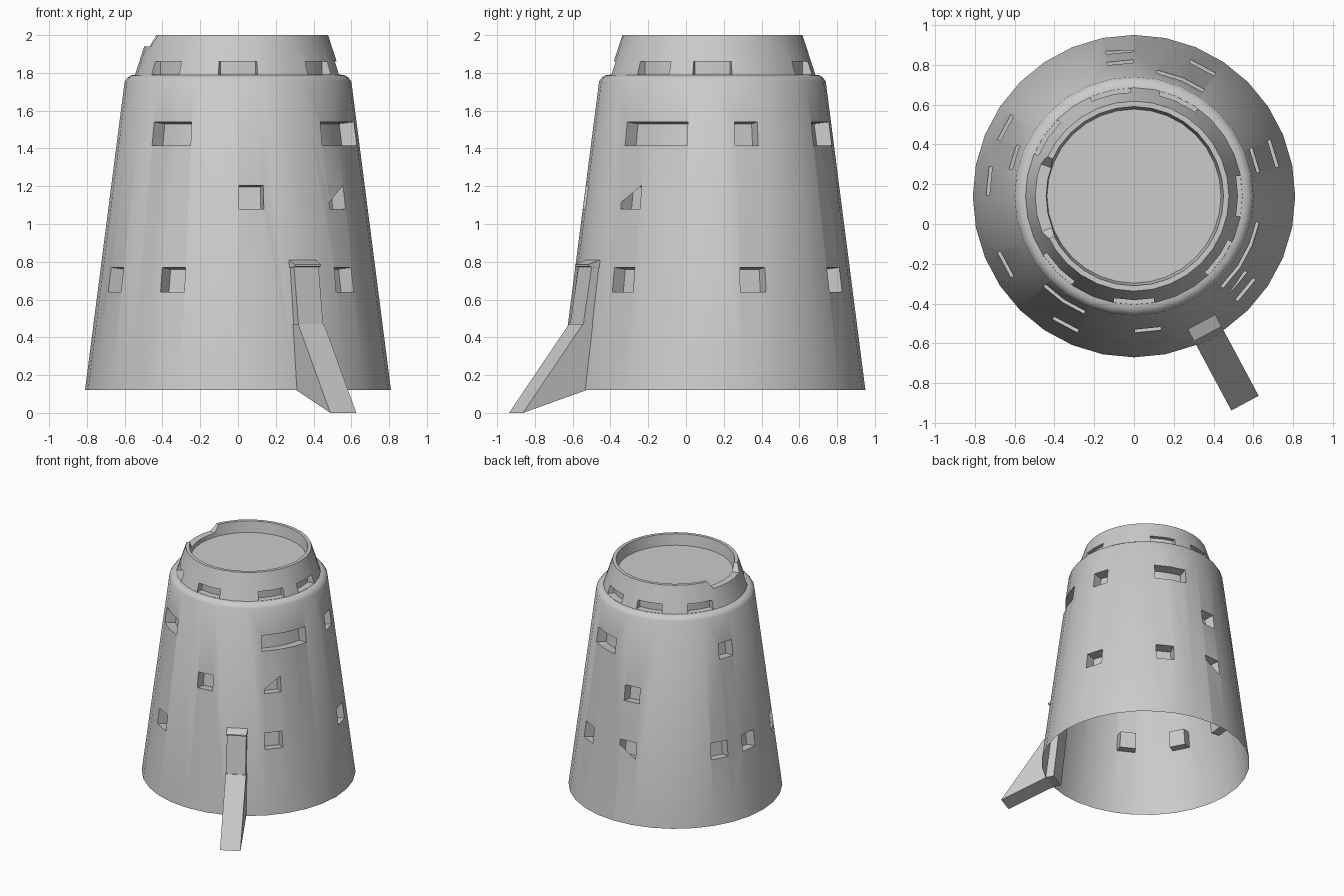
import bpy, bmesh
from math import radians, sin, cos
from mathutils import Vector

if "Cube" in bpy.data.objects:
    bpy.data.objects.remove(bpy.data.objects["Cube"])

AXIS_Y = 0.14
SIDES = 32

stone = bpy.data.materials.new("light_grey")
stone.use_nodes = True
GREY = (0.6, 0.6, 0.6, 1)
stone.diffuse_color = GREY
stone.node_tree.nodes["Principled BSDF"].inputs["Base Color"].default_value = GREY


def make_object(name, bm):
    bmesh.ops.recalc_face_normals(bm, faces=bm.faces)
    mesh = bpy.data.meshes.new(name)
    bm.to_mesh(mesh)
    bm.free()
    mesh.materials.append(stone)
    obj = bpy.data.objects.new(name, mesh)
    bpy.context.collection.objects.link(obj)
    return obj


def polar(r, degrees, z):
    a = radians(degrees)
    return Vector((r * cos(a), AXIS_Y + r * sin(a), z))


def wall_radius(z):
    return 0.81 - 0.21 * (z - 0.12) / 1.635


def lathe(name, profile):
    """Solid of revolution, closed by a disc at both ends."""
    bm = bmesh.new()
    rings = [[bm.verts.new(polar(r, 360 * i / SIDES, z)) for i in range(SIDES)]
             for r, z in profile]
    for low, high in zip(rings, rings[1:]):
        for i in range(SIDES):
            j = (i + 1) % SIDES
            bm.faces.new((low[i], low[j], high[j], high[i]))
    bm.faces.new(rings[0])
    bm.faces.new(rings[-1])
    return make_object(name, bm)


def add_sector(bm, angle, half, section, steps=1, flare=0):
    """Curved block: a four-point (r, z, is_top) section swept about the axis."""
    rows = []
    for i in range(steps + 1):
        t = 2 * i / steps - 1
        rows.append([bm.verts.new(polar(r, angle + t * (half + flare * top), z))
                     for r, z, top in section])
    for a, b in zip(rows, rows[1:]):
        for k in range(4):
            m = (k + 1) % 4
            bm.faces.new((a[k], a[m], b[m], b[k]))
    bm.faces.new(rows[0])
    bm.faces.new(rows[-1])


def add_window(bm, angle, half, z0, z1, steps=1):
    """Pocket that runs square to the leaning wall."""
    depth, out, lean = 0.08, 0.04, 0.128
    section = []
    for z, d, top in ((z0, -depth, 0), (z0, out, 0), (z1, out, 1), (z1, -depth, 1)):
        section.append((wall_radius(z) + d, z + d * lean, top))
    add_sector(bm, angle, half, section, steps)


# Tower: wall, rounded shoulder, collar, rim and sunken roof disc
tower = lathe("tower", [(0.81, 0.12), (0.60, 1.755), (0.585, 1.775), (0.567, 1.787),
                        (0.545, 1.79), (0.477, 2.0), (0.45, 2.0), (0.437, 1.91)])

# Windows in three rows
cutters = bmesh.new()
for angle in (17, 62, 95.5, 152, 174, 208, 242, 320):
    add_window(cutters, angle, 5.5, 0.64, 0.77)
for angle in (96, 276, 320.5):
    add_window(cutters, angle, 5.5, 1.08, 1.205)
for angle in (16.5, 162):
    add_window(cutters, angle, 5.7, 1.415, 1.54)
for angle, half in ((68, 11.5), (236, 11), (331, 17)):
    add_window(cutters, angle, half, 1.415, 1.54, 4)

# Slots round the foot of the collar
for angle in (0, 65, 103, 146, 224, 270, 324):
    add_sector(cutters, angle, 11,
               [(0.49, 1.792, 0), (0.565, 1.792, 0), (0.565, 1.86, 1), (0.49, 1.86, 1)], 4)

# Broken stretch of the rim
add_sector(cutters, 181, 20,
           [(0.38, 1.94, 0), (0.6, 1.94, 0), (0.6, 2.02, 1), (0.38, 2.02, 1)], 8, flare=7)

cutter = make_object("pocket_cutter", cutters)
cutter.hide_render = True
cut = tower.modifiers.new("pockets", 'BOOLEAN')
cut.operation = 'DIFFERENCE'
cut.solver = 'EXACT'
cut.object = cutter
bpy.context.view_layer.objects.active = tower
tower.select_set(True)
bpy.ops.object.modifier_apply(modifier=cut.name)
bpy.data.objects.remove(cutter)

# Open underside
bm = bmesh.new()
bm.from_mesh(tower.data)
floor = [f for f in bm.faces if f.normal.z < -0.9 and f.calc_center_median().z < 0.13]
bmesh.ops.delete(bm, geom=floor, context='FACES')
bm.to_mesh(tower.data)
bm.free()
bpy.ops.object.shade_smooth_by_angle(angle=radians(35))


def brace(name, outline, half_width, angle=-61.8):
    """Side outline of (radius, z) extruded across the brace."""
    bm = bmesh.new()
    a = radians(angle)
    across = Vector((-sin(a), cos(a), 0)) * half_width
    sides = [[bm.verts.new(polar(r, angle, z) + across * s) for r, z in outline]
             for s in (-1, 1)]
    n = len(outline)
    for i in range(n):
        j = (i + 1) % n
        bm.faces.new((sides[0][i], sides[0][j], sides[1][j], sides[1][i]))
    for side in sides:
        bm.faces.new(side)
    return make_object(name, bm)


# Brace leaning on the wall: sloping foot, upright and cap
brace("brace_foot", [(0.74, 0.12), (0.80, 0.12), (1.18, 0.0), (0.82, 0.47), (0.70, 0.47)], 0.078)
brace("brace_upright", [(0.70, 0.47), (0.815, 0.47), (0.765, 0.775), (0.67, 0.775)], 0.074)
brace("brace_cap", [(0.67, 0.76), (0.785, 0.775), (0.785, 0.785), (0.72, 0.81), (0.67, 0.81)], 0.078)
